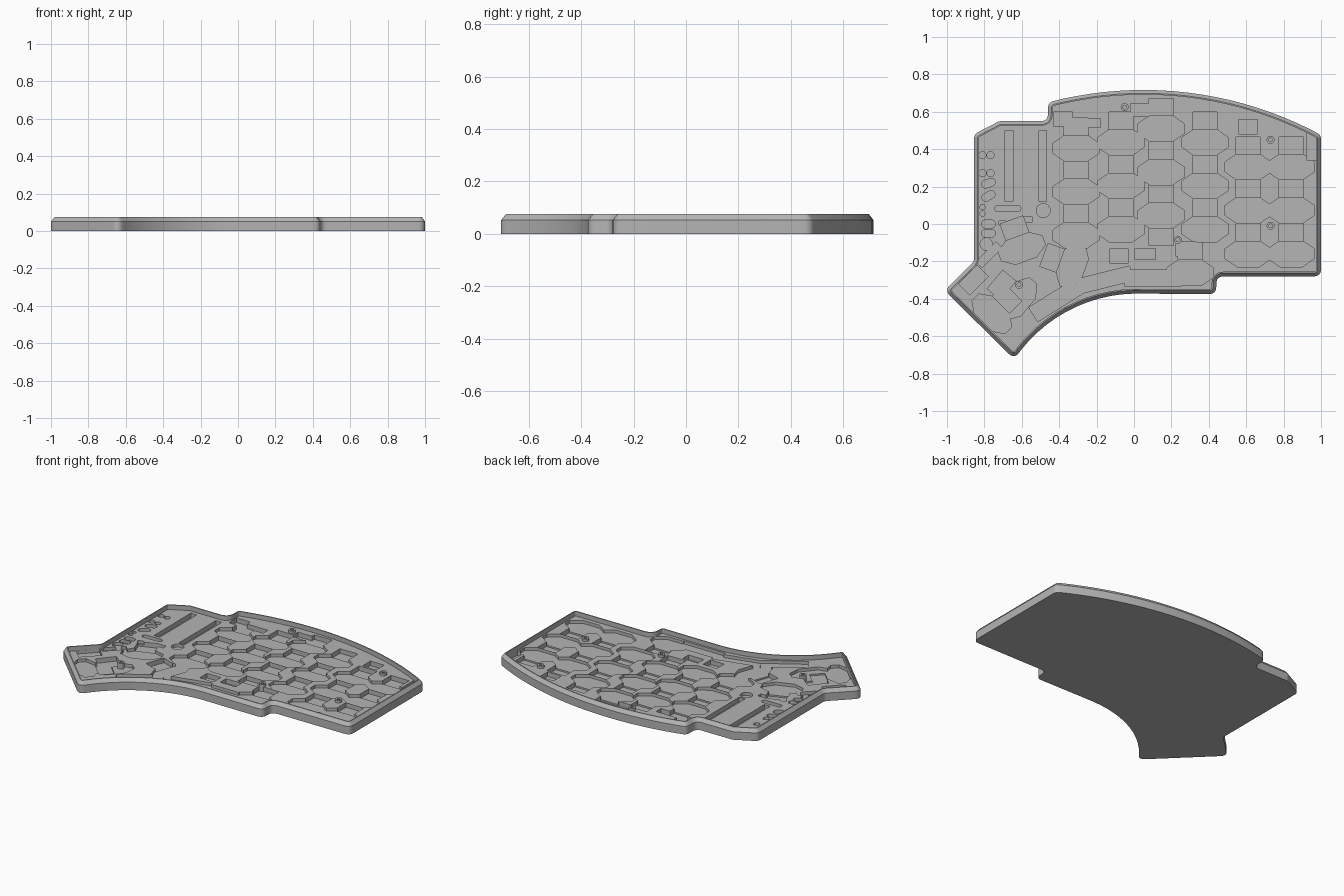
import bpy, bmesh, math
from mathutils import Vector, Matrix
from mathutils.geometry import delaunay_2d_cdt

cube = bpy.data.objects.get("Cube")
if cube:
    bpy.data.objects.remove(cube, do_unlink=True)

grey = bpy.data.materials.new("matte_grey")
grey.use_nodes = True
tone = (0.46, 0.46, 0.46, 1)
grey.diffuse_color = tone
grey.node_tree.nodes["Principled BSDF"].inputs["Base Color"].default_value = tone

TOP, PLATE, SOCKET, DEEP = 0.075, 0.045, 0.025, 0.015
RIM = 0.025


def finish(name, bm):
    mesh = bpy.data.meshes.new(name)
    bm.to_mesh(mesh)
    bm.free()
    mesh.materials.append(grey)
    obj = bpy.data.objects.new(name, mesh)
    bpy.context.collection.objects.link(obj)
    bpy.ops.object.select_all(action="DESELECT")
    obj.select_set(True)
    bpy.context.view_layer.objects.active = obj
    bpy.ops.object.shade_smooth_by_angle(angle=math.radians(28))
    return obj


def arc(a, m, b, steps):
    """Points on the circle through a, m and b."""
    a, m, b = Vector(a), Vector(m), Vector(b)
    d = 2 * (a.x * (m.y - b.y) + m.x * (b.y - a.y) + b.x * (a.y - m.y))
    aa, mm, bb = a.dot(a), m.dot(m), b.dot(b)
    c = Vector(((aa * (m.y - b.y) + mm * (b.y - a.y) + bb * (a.y - m.y)) / d,
                (aa * (b.x - m.x) + mm * (a.x - b.x) + bb * (m.x - a.x)) / d))
    start, end = a - c, b - c
    sweep = math.atan2(start.x * end.y - start.y * end.x, start.dot(end))
    return [c + Matrix.Rotation(sweep * i / steps, 2) @ start for i in range(steps + 1)]


def rounded(loop, r):
    """Round only the distinct corners of a loop."""
    out = []
    for i, p in enumerate(loop):
        u = (p - loop[i - 1]).normalized()
        v = (loop[(i + 1) % len(loop)] - p).normalized()
        turn = u.angle(v)
        if turn < math.radians(20):
            out.append(p)
            continue
        t = r * math.tan(turn / 2)
        a, b = p - u * t, p + v * t
        for k in range(7):
            s = k / 6
            out.append(a * (1 - s) ** 2 + p * (2 * s * (1 - s)) + b * s * s)
    return out


def offset(loop, d):
    """Move a counter-clockwise loop inward."""
    out = []
    for i, p in enumerate(loop):
        u = (p - loop[i - 1]).normalized()
        v = (loop[(i + 1) % len(loop)] - p).normalized()
        n, m = Vector((-u.y, u.x)), Vector((-v.y, v.x))
        out.append(p + (n + m) * (d / (1 + n.dot(m))))
    return out


def shell(name, loop, rings):
    """Skin a loop through (inset, height) rings and close the bottom."""
    bm = bmesh.new()
    rows = [[bm.verts.new((p.x, p.y, z)) for p in offset(loop, d)] for d, z in rings]
    bm.faces.new(rows[0][::-1])
    n = len(loop)
    for low, high in zip(rows, rows[1:]):
        for i in range(n):
            j = (i + 1) % n
            bm.faces.new((low[i], low[j], high[j], high[i]))
    return finish(name, bm)


# Case outline, counter-clockwise
outline = [Vector(p) for p in ((0.44, -0.375), (0.44, -0.28), (1, -0.28))]
outline += arc((1, 0.476), (0.1, 0.716), (-0.46, 0.65), 20)
outline += [Vector(p) for p in ((-0.46, 0.55), (-0.72, 0.55), (-0.855, 0.48),
                                (-0.855, -0.2), (-1.013, -0.355))]
outline += arc((-0.64, -0.724), (-0.345, -0.46), (0, -0.372), 12)
outline = rounded(outline, 0.04)

# Outer case with bevelled rim and inner wall
shell("case", outline, [(0, 0), (0, 0.052), (0.018, TOP), (RIM, TOP), (RIM, 0.012)])

# Pockets: each is a loop and a floor height
pockets = []


def pocket(points, x, y, degrees=0, z=SOCKET):
    turn = Matrix.Rotation(math.radians(degrees), 2)
    pockets.append(([turn @ Vector(p) + Vector((x, y)) for p in points], z))


def box(w, h):
    w, h = w / 2, h / 2
    return [(-w, -h), (w, -h), (w, h), (-w, h)]


def pill(w, h, n=8):
    """Rounded slot; a circle when w equals h."""
    r, side = h / 2, (w - h) / 2
    pts = []
    for sign, start in ((1, -90), (-1, 90)):
        for i in range(n + (w > h)):
            a = math.radians(start + 180 * i / n)
            pts.append((sign * side + r * math.cos(a), r * math.sin(a)))
    return pts


socket = [(-0.06, -0.07), (0.06, -0.07), (0.125, -0.025), (0.125, 0.025),
          (0.06, 0.07), (-0.06, 0.07), (-0.125, 0.025), (-0.125, -0.025)]


def key(x, y, degrees=0):
    pocket(socket, x, y, degrees)
    up = Matrix.Rotation(math.radians(degrees), 2) @ Vector((0, 0.115))
    pocket(box(0.13, 0.092), x + up.x, y + up.y, degrees, DEEP)


# Finger columns of three sockets each
for x, y in ((-0.31, 0.405), (-0.07, 0.437), (0.145, 0.51),
             (0.38, 0.437), (0.61, 0.305), (0.84, 0.305)):
    for row in range(3):
        key(x, y - 0.232 * row)

# Thumb sockets fanning round the inner curve
for x, y, a in ((0.3, -0.26, 0), (-0.33, -0.22, 70), (-0.6, -0.13, 20),
                (-0.62, -0.4, 50), (-0.76, -0.48, -45)):
    key(x, y, a)
pocket(box(0.3, 0.09), 0.1, -0.29)
pocket(box(0.3, 0.08), -0.16, -0.3, 14)
pocket(box(0.28, 0.09), -0.42, -0.41, 32)

# Loose clearance boxes
for x, y, w, h in ((-0.08, -0.17, 0.1, 0.075), (0.06, -0.16, 0.11, 0.06),
                   (0.28, -0.135, 0.11, 0.075), (0.61, 0.52, 0.1, 0.08),
                   (0.03, 0.61, 0.1, 0.07), (-0.38, 0.56, 0.1, 0.08),
                   (-0.25, 0.54, 0.14, 0.05), (0.95, 0.42, 0.05, 0.16),
                   (0.145, -0.07, 0.13, 0.09)):
    pocket(box(w, h), x, y, 0, DEEP)

# Controller slots and small component recesses
for x in (-0.668, -0.488):
    pocket(box(0.042, 0.38), x, 0.31, 0, DEEP)
for x in (-0.81, -0.767):
    for y in (0.368, 0.272):
        pocket(pill(0.038, 0.038), x, y)
for y, a in ((0.218, 20), (0.15, 30), (0, 0), (-0.05, 0)):
    pocket(pill(0.075, 0.042), -0.778, y, a)
for y in (0.09, 0.055):
    pocket(pill(0.028, 0.028), -0.81, y)
for x in (-0.703, -0.655):
    pocket(pill(0.045, 0.026), x, 0.005)
pocket(pill(0.14, 0.034), -0.675, 0.083)
pocket(box(0.05, 0.032), -0.57, 0.025)
pocket(pill(0.075, 0.075), -0.485, 0.072)
pocket(pill(0.066, 0.066), -0.79, -0.107)
pocket(box(0.15, 0.045), -0.775, -0.165, 45)
pocket(box(0.14, 0.085), -0.86, -0.3, 45)


# Terraced floor: triangulate all loops together, then step the heights
def terrace(name, border):
    loops = [border] + [p[0] for p in pockets]
    verts, faces = [], []
    for loop in loops:
        faces.append(list(range(len(verts), len(verts) + len(loop))))
        verts += loop
    pts, _, tris, _, _, owners = delaunay_2d_cdt(verts, [], faces, 0, 1e-5)
    bm, cache, sides = bmesh.new(), {}, {}

    def vert(i, z):
        if (i, z) not in cache:
            cache[i, z] = bm.verts.new((pts[i].x, pts[i].y, z))
        return cache[i, z]

    for tri, owner in zip(tris, owners):
        if 0 not in owner:
            continue
        z = min([pockets[k - 1][1] for k in owner if k], default=PLATE)
        bm.faces.new([vert(i, z) for i in tri])
        for k, i in enumerate(tri):
            sides[i, tri[(k + 1) % len(tri)]] = z
    for (a, b), high in sides.items():
        low = sides.get((b, a), high)
        if low < high:
            bm.faces.new((vert(a, high), vert(a, low), vert(b, low), vert(b, high)))
    return finish(name, bm)


terrace("pocketed_floor", offset(outline, RIM))

# Hollow screw posts
circle = [Vector(p) for p in pill(0.042, 0.042, 12)]
for n, (x, y) in enumerate(((-0.05, 0.625), (0.73, 0.45), (0.73, -0.01),
                            (0.235, -0.085), (-0.615, -0.325))):
    post = shell(f"screw_post_{n + 1}", circle,
                 [(0, 0.012), (0, 0.062), (0.011, 0.062), (0.011, 0.02)])
    post.location = (x, y, 0)
